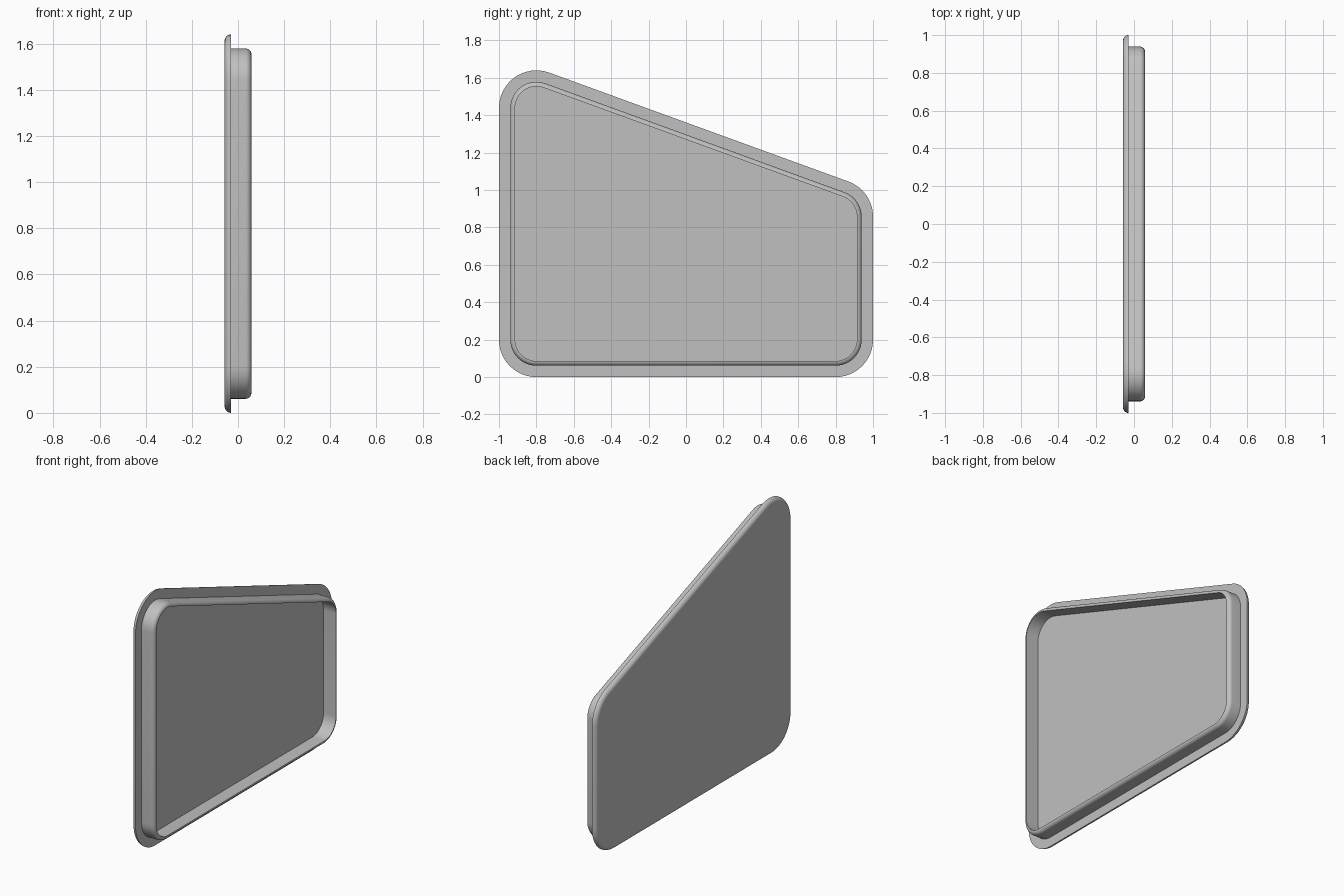
import bpy
import bmesh
from math import sin, cos, radians, tan

if "Cube" in bpy.data.objects:
    bpy.data.objects.remove(bpy.data.objects["Cube"], do_unlink=True)

# Overall dimensions
CORNER_R = 0.2
SLOPE = 20
HIGH_Z = 1.44                                   # corner centre, tall side
LOW_Z = HIGH_Z - 1.6 * tan(radians(SLOPE))      # corner centre, short side
BACK, FLANGE, RIM = -0.058, -0.03, 0.058        # depths along x
WALL_OUT, WALL_IN = 0.061, 0.086                # insets of the rim wall
STEPS = 12

# Corner centres with the angle range each rounded corner sweeps
CORNERS = [
    (0.8, CORNER_R, -90, 0),
    (0.8, LOW_Z, 0, 90 - SLOPE),
    (-0.8, HIGH_Z, 90 - SLOPE, 180),
    (-0.8, CORNER_R, 180, 270),
]


def outline(inset, x):
    """Rounded four-sided outline, moved inward by inset, at depth x."""
    r = CORNER_R - inset
    points = []
    for cy, cz, start, end in CORNERS:
        for i in range(STEPS + 1):
            a = radians(start + (end - start) * i / STEPS)
            points.append((x, cy + r * cos(a), cz + r * sin(a)))
    return points


def quarter(inset, x, radius_in, radius_x, start):
    """Quarter-round part of the section, centred on (inset, x)."""
    angles = [radians(start + 90 * i / 8) for i in range(9)]
    return [(inset - radius_in * cos(a), x + radius_x * sin(a)) for a in angles]


# Section: rounded back edge, flat flange, wall with a rounded lip, inner floor
edge = FLANGE - BACK
lip = WALL_IN - WALL_OUT
section = quarter(edge, FLANGE, edge, edge, -90)
section += [(WALL_OUT, FLANGE)]
section += quarter(WALL_IN, RIM - lip, lip, lip, 0)
section += [(WALL_IN, FLANGE)]

# Loft the section around the outline and close both ends
bm = bmesh.new()
rings = [[bm.verts.new(p) for p in outline(*s)] for s in section]
for a, b in zip(rings, rings[1:]):
    n = len(a)
    for i in range(n):
        j = (i + 1) % n
        bm.faces.new((a[i], a[j], b[j], b[i]))
bm.faces.new(rings[0][::-1])
bm.faces.new(rings[-1])
bmesh.ops.recalc_face_normals(bm, faces=bm.faces)

mesh = bpy.data.meshes.new("rimmed_panel")
bm.to_mesh(mesh)
bm.free()
panel = bpy.data.objects.new("rimmed_panel", mesh)
bpy.context.collection.objects.link(panel)

# Smooth rounds, sharp corners, flat end faces
mesh.shade_smooth()
mesh.set_sharp_from_angle(angle=radians(30))
for face in mesh.polygons:
    if len(face.vertices) > 4:
        face.use_smooth = False

# Plain grey
grey = bpy.data.materials.new("light_grey")
grey.use_nodes = True
colour = (0.53, 0.53, 0.53, 1)
grey.diffuse_color = colour
grey.node_tree.nodes["Principled BSDF"].inputs["Base Color"].default_value = colour
mesh.materials.append(grey)
